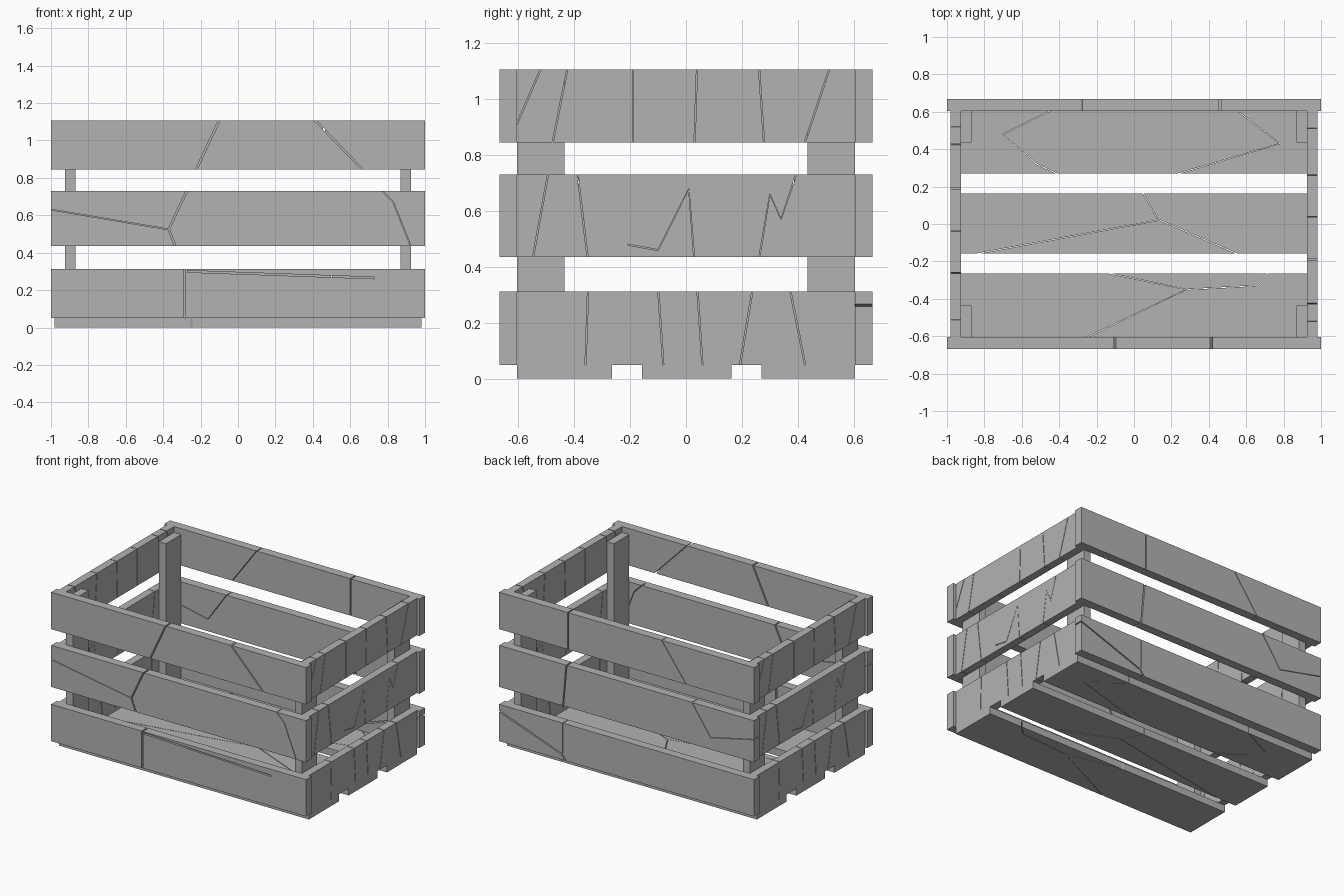
import bpy, bmesh
from mathutils import Vector

if "Cube" in bpy.data.objects:
    bpy.data.objects.remove(bpy.data.objects["Cube"], do_unlink=True)

GREY = (0.45, 0.45, 0.45, 1.0)
wood = bpy.data.materials.new("weathered_grey_wood")
wood.diffuse_color = GREY
wood.use_nodes = True
wood.node_tree.nodes["Principled BSDF"].inputs["Base Color"].default_value = GREY


def make_object(name, bm):
    bmesh.ops.recalc_face_normals(bm, faces=bm.faces)
    mesh = bpy.data.meshes.new(name)
    bm.to_mesh(mesh)
    bm.free()
    mesh.materials.append(wood)
    obj = bpy.data.objects.new(name, mesh)
    bpy.context.collection.objects.link(obj)
    return obj


def board(name, x, y, z):
    """Box spanning the given (low, high) ranges."""
    bm = bmesh.new()
    bmesh.ops.create_cube(bm, size=1)
    for v in bm.verts:
        v.co = [(r[0] + r[1]) / 2 + c * (r[1] - r[0]) for r, c in zip((x, y, z), v.co)]
    return make_object(name, bm)


def crack(obj, axis, points, width=0.004):
    """Cut a thin mitred ribbon right through a board along the given axis."""
    pts = [Vector(p) for p in points]
    left, right = [], []
    for i, p in enumerate(pts):
        dirs = [(b - a).normalized() for a, b in zip(pts[max(i - 1, 0):i + 2], pts[max(i - 1, 0) + 1:i + 2])]
        t = sum(dirs, Vector((0, 0))).normalized()
        side = Vector((-t.y, t.x)) * width / 2
        left.append(p + side)
        right.append(p - side)
    bm = bmesh.new()

    def place(p):
        co = list(p)
        co.insert(axis, -2)
        return bm.verts.new(co)

    a, b = [place(p) for p in left], [place(p) for p in right]
    for i in range(len(pts) - 1):
        bm.faces.new((a[i], a[i + 1], b[i + 1], b[i]))
    depth = [0, 0, 0]
    mid = sum((Vector(c) for c in obj.bound_box), Vector()) / 8
    for v in bm.verts:
        v.co[axis] = mid[axis] - 0.1
    depth[axis] = 0.2
    ext = bmesh.ops.extrude_face_region(bm, geom=bm.faces[:], use_keep_orig=True)
    moved = [g for g in ext["geom"] if isinstance(g, bmesh.types.BMVert)]
    bmesh.ops.translate(bm, vec=depth, verts=moved)
    cutter = make_object("crack_cutter", bm)
    cutter.hide_render = True
    mod = obj.modifiers.new("crack", "BOOLEAN")
    mod.operation, mod.solver, mod.object = "DIFFERENCE", "EXACT", cutter
    bpy.context.view_layer.objects.active = obj
    bpy.ops.object.modifier_apply(modifier=mod.name)
    bpy.data.objects.remove(cutter, do_unlink=True)


# Slatted walls: three rows of boards on each of the four sides
rows = {"lower": (0.05, 0.312), "middle": (0.435, 0.73), "upper": (0.845, 1.107)}
walls = {}
for row, z in rows.items():
    walls["front", row] = board(f"front_{row}_board", (-1, 1), (-0.667, -0.605), z)
    walls["back", row] = board(f"back_{row}_board", (-1, 1), (0.605, 0.667), z)
    walls["left", row] = board(f"left_{row}_board", (0.925, 0.98), (-0.605, 0.605), z)
    walls["right", row] = board(f"right_{row}_board", (-0.98, -0.925), (-0.605, 0.605), z)

# Floor boards
floor = {}
for part, y in {"front": (-0.605, -0.265), "middle": (-0.158, 0.162), "back": (0.27, 0.605)}.items():
    floor[part] = board(f"floor_{part}_board", (-0.98, 0.98), y, (0, 0.05))

# Inner corner posts
for sx, side in ((1, "left"), (-1, "right")):
    for sy, end in ((1, "back"), (-1, "front")):
        board(f"{end}_{side}_post", sorted((sx * 0.87, sx * 0.925)),
              sorted((sy * 0.435, sy * 0.605)), (0.05, 1.065))

# Cracks in the front and back boards
WIDE = 0.009
crack(walls["front", "upper"], 1, [(-0.23, 0.83), (-0.09, 1.13)], WIDE)
crack(walls["front", "upper"], 1, [(0.39, 1.13), (0.68, 0.83)], WIDE)
crack(walls["front", "middle"], 1, [(-0.26, 0.76), (-0.37, 0.525), (-0.33, 0.42)], WIDE)
crack(walls["front", "middle"], 1, [(-1.02, 0.634), (-0.375, 0.525)])
crack(walls["front", "middle"], 1, [(0.75, 0.75), (0.83, 0.67), (0.93, 0.42)])
crack(walls["front", "lower"], 1, [(-0.285, 0.33), (-0.285, 0.03)], WIDE)
crack(walls["front", "lower"], 1, [(-0.27, 0.3), (0.73, 0.265)], WIDE)
crack(walls["back", "upper"], 1, [(0.46, 1.13), (0.46, 0.83)], WIDE)
crack(walls["back", "upper"], 1, [(-0.26, 1.13), (-0.48, 0.83)])
crack(walls["back", "middle"], 1, [(0.47, 0.75), (0.5, 0.42)], WIDE)
crack(walls["back", "middle"], 1, [(-0.5, 0.75), (-0.66, 0.52), (-1.02, 0.6)])
crack(walls["back", "lower"], 1, [(1.02, 0.27), (0.51, 0.09), (0.46, 0.03)], WIDE)
crack(walls["back", "lower"], 1, [(0.5, 0.33), (0.5, 0.1)])

# Cracks in the end boards, reversed on the opposite end
for side, s in (("left", 1), ("right", -1)):
    for row, path in (
        ("upper", [(-0.51, 1.13), (-0.61, 0.9)]),
        ("upper", [(-0.48, 0.83), (-0.42, 1.13)]),
        ("upper", [(-0.19, 0.83), (-0.19, 1.13)]),
        ("upper", [(0.03, 0.83), (0.04, 1.13)]),
        ("upper", [(0.28, 0.83), (0.26, 1.13)]),
        ("upper", [(0.42, 0.83), (0.52, 1.13)]),
        ("middle", [(-0.55, 0.42), (-0.49, 0.75)]),
        ("middle", [(-0.35, 0.42), (-0.39, 0.75)]),
        ("middle", [(-0.21, 0.48), (-0.1, 0.46), (0.01, 0.68), (0.03, 0.42)]),
        ("middle", [(0.26, 0.42), (0.3, 0.66), (0.34, 0.57), (0.4, 0.75)]),
        ("lower", [(-0.36, 0.03), (-0.35, 0.33)]),
        ("lower", [(-0.08, 0.03), (-0.1, 0.33)]),
        ("lower", [(0.06, 0.03), (0.04, 0.33)]),
        ("lower", [(0.19, 0.03), (0.24, 0.33)]),
        ("lower", [(0.43, 0.03), (0.37, 0.33)]),
    ):
        crack(walls[side, row], 0, [(s * y, z) for y, z in path])

# Cracks in the floor boards
crack(floor["back"], 2, [(-0.37, 0.25), (-0.52, 0.32), (-0.7, 0.48), (-0.4, 0.63)])
crack(floor["back"], 2, [(0.17, 0.25), (0.78, 0.43), (0.52, 0.63)])
crack(floor["middle"], 2, [(-0.9, -0.17), (0.13, 0.02), (0.04, 0.18)])
crack(floor["middle"], 2, [(0.14, 0.02), (0.6, -0.18)])
crack(floor["front"], 2, [(-0.2, -0.25), (0.28, -0.35), (-0.28, -0.62)])
crack(floor["front"], 2, [(0.29, -0.35), (0.65, -0.33), (0.73, -0.25)])
